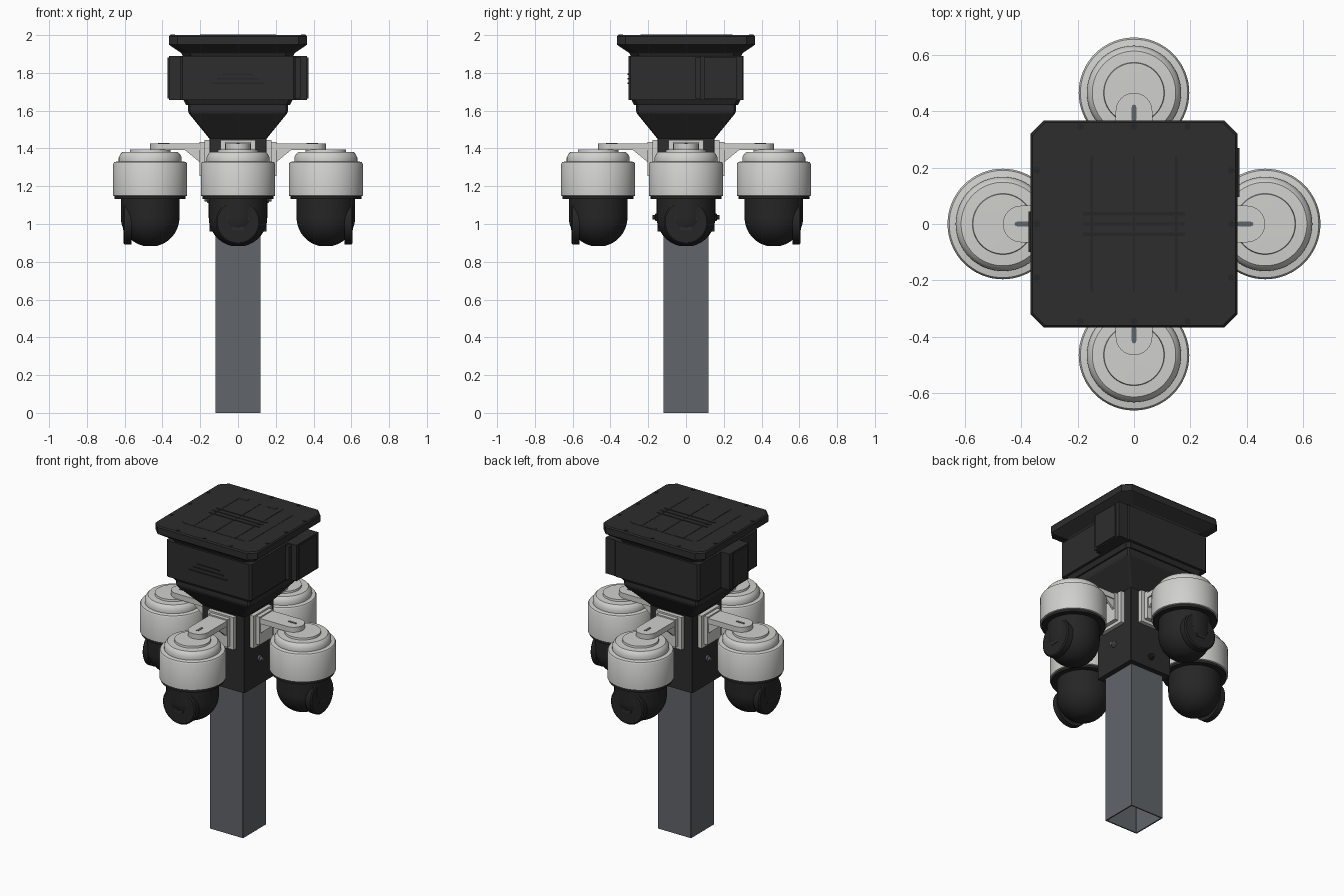
import bpy, bmesh, math
from mathutils import Matrix, Vector

if "Cube" in bpy.data.objects:
    bpy.data.objects.remove(bpy.data.objects["Cube"])


def material(name, r, g, b):
    m = bpy.data.materials.new(name)
    m.use_nodes = True
    m.diffuse_color = (r, g, b, 1)
    bsdf = next(n for n in m.node_tree.nodes if n.type == 'BSDF_PRINCIPLED')
    bsdf.inputs["Base Color"].default_value = (r, g, b, 1)
    return m


BLACK = material("housing black", 0.026, 0.026, 0.026)
DARK = material("dome black", 0.019, 0.019, 0.019)
WHITE = material("camera white", 0.63, 0.63, 0.61)
STEEL = material("post grey", 0.12, 0.13, 0.142)


def finish(name, bm, mat, turn=0, smooth=False):
    bmesh.ops.recalc_face_normals(bm, faces=bm.faces)
    mesh = bpy.data.meshes.new(name)
    bm.to_mesh(mesh)
    bm.free()
    mesh.materials.append(mat)
    ob = bpy.data.objects.new(name, mesh)
    bpy.context.collection.objects.link(ob)
    ob.rotation_euler.z = turn
    if smooth:
        bpy.ops.object.select_all(action='DESELECT')
        ob.select_set(True)
        bpy.context.view_layer.objects.active = ob
        bpy.ops.object.shade_smooth_by_angle(angle=math.radians(35))
    return ob


def box(name, x, y, z, mat, turn=0):
    """Box from (low, high) ranges on each axis."""
    bm = bmesh.new()
    size = [b - a for a, b in (x, y, z)]
    mid = Vector([(a + b) / 2 for a, b in (x, y, z)])
    bmesh.ops.create_cube(bm, size=1, matrix=Matrix.Translation(mid) @ Matrix.Diagonal((*size, 1)))
    return finish(name, bm, mat, turn)


def loft(name, rings, mat, smooth=False, turn=0, place=Matrix(), caps=True):
    """Skin a list of equal-length point rings, closing both ends."""
    bm = bmesh.new()
    loops = [[bm.verts.new(p) for p in ring] for ring in rings]
    n = len(loops[0])
    for a, b in zip(loops, loops[1:]):
        for i in range(n):
            j = (i + 1) % n
            bm.faces.new((a[i], a[j], b[j], b[i]))
    if caps:
        bm.faces.new(loops[0])
        bm.faces.new(loops[-1])
    bm.transform(place)
    return finish(name, bm, mat, turn, smooth)


def square(half, z, cut):
    """Square ring with chamfered corners."""
    k = half - cut
    corners = [(half, -k), (half, k), (k, half), (-k, half),
               (-half, k), (-half, -k), (-k, -half), (k, -half)]
    return [(x, y, z) for x, y in corners]


def squares(name, profile, cut, mat):
    return loft(name, [square(h, z, cut) for h, z in profile], mat)


def lathe(name, profile, mat, turn=0, place=Matrix(), steps=64):
    rings = [[(r * math.cos(math.tau * i / steps), r * math.sin(math.tau * i / steps), z)
              for i in range(steps)] for r, z in profile]
    return loft(name, rings, mat, True, turn, place)


def prism(name, outline, low, high, mat, turn=0, place=Matrix()):
    return loft(name, [[(x, y, z) for x, y in outline] for z in (low, high)], mat, False, turn, place)


def arc(cx, cy, r, start, end, steps=10):
    return [(cx + r * math.cos(math.radians(start + (end - start) * i / steps)),
             cy + r * math.sin(math.radians(start + (end - start) * i / steps))) for i in range(steps + 1)]


# Hollow square post
tube = [(0.112, 0), (0.12, 0), (0.12, 1.1), (0.112, 1.1), (0.112, 0)]
loft("post", [square(h, z, 0.002) for h, z in tube], STEEL, caps=False)

# Mounting collar, funnel, neck and equipment box
squares("collar", [(0.152, 0.96), (0.152, 1.46)], 0.004, BLACK)
squares("funnel", [(0.15, 1.45), (0.26, 1.585), (0.265, 1.6), (0.265, 1.66)], 0.01, BLACK)
squares("neck_flange", [(0.275, 1.63), (0.29, 1.66)], 0.02, BLACK)
squares("equipment_box", [(0.305, 1.657), (0.305, 1.89)], 0.012, BLACK)
squares("lid", [(0.29, 1.885), (0.3, 1.905), (0.355, 1.942), (0.366, 1.95),
                (0.366, 1.992), (0.36, 2.0)], 0.045, BLACK)

# Side cabinets, with a door plate on each
for side, y0, y1 in ((1, 0.075, 0.3), (-1, -0.12, 0.075)):
    xs = sorted((side * 0.3, side * 0.366))
    box("side_cabinet", xs, (y0, y1), (1.657, 1.89), BLACK)
    xs = sorted((side * 0.366, side * 0.374))
    box("cabinet_door", xs, (y0 + 0.02, y1 - 0.03), (1.665, 1.882), BLACK)
box("cabinet_hinge", (0.3, 0.33), (0.05, 0.075), (1.665, 1.882), BLACK)

# Louvres on the front of the box
for i in range(3):
    w = 0.14 - 0.03 * i
    box("louvre", (-w, w), (-0.309, -0.304), (1.74 + 0.025 * i, 1.748 + 0.025 * i), DARK)

# Lid panel, ribs, tabs and screws
panel = []
for cx, cy, a in ((0.205, 0.205, 0), (-0.205, 0.205, 90), (-0.205, -0.205, 180), (0.205, -0.205, 270)):
    panel += arc(cx, cy, 0.04, a, a + 90, 5)
prism("lid_panel", panel, 1.999, 2.0015, BLACK)
for x in (-0.15, 0, 0.15):
    box("lid_rib", (x - 0.004, x + 0.004), (-0.24, 0.24), (2.0, 2.003), DARK)
for y in (-0.037, 0, 0.037):
    box("lid_bar", (-0.18, 0.18), (y - 0.006, y + 0.006), (2.0, 2.004), DARK)
for x in (-0.12, 0.085):
    box("lid_tab", (x - 0.03, x + 0.03), (0.22, 0.245), (2.0, 2.003), BLACK)
for k in range(4):
    for x in (-0.19, 0, 0.19):
        lathe("lid_screw", [(0.012, 1.998), (0.012, 2.003)], DARK, k * math.pi / 2,
              Matrix.Translation((x, -0.345, 0)), 12)


def outward(y, z):
    """Place a lathed part so that its axis points along -y."""
    return Matrix.Translation((0, y, z)) @ Matrix.Rotation(math.pi / 2, 4, 'X')


# Dome camera profiles, as (radius, height)
SHELL = [(0.185, 1.146), (0.196, 1.15), (0.196, 1.318), (0.19, 1.328), (0.167, 1.332),
         (0.167, 1.352), (0.158, 1.37), (0.148, 1.38), (0.108, 1.382), (0.106, 1.394), (0.01, 1.395)]
DOME = [(0.155, 1.14)] + [(r, z) for r, z in arc(0, 1.035, 0.155, 0, -76, 14)]
ARM = [(0.065, -0.2)] + arc(0, -0.4, 0.065, 0, -180, 16) + [(-0.065, -0.2)]
SLOT = arc(0, -0.37, 0.008, 0, 180, 6) + arc(0, -0.415, 0.008, 180, 360, 6)
BRACE = [(-0.2, 1.395), (-0.285, 1.395), (-0.2, 1.325)]
ON_EDGE = Matrix(((0, 0, 1, 0), (1, 0, 0, 0), (0, 1, 0, 0), (0, 0, 0, 1)))

# Four identical cameras facing outward
for k, side in enumerate(("front", "left", "back", "right")):
    turn = k * math.pi / 2
    centre = Matrix.Translation((0, -0.465, 0))
    lathe(side + "_camera_shell", SHELL, WHITE, turn, centre)
    lathe(side + "_camera_ring", [(0.188, 1.132), (0.188, 1.15)], DARK, turn, centre)
    lathe(side + "_camera_dome", DOME, DARK, turn, centre)
    lathe(side + "_lens_housing", [(0.118, 0), (0.118, 0.035), (0.11, 0.042)], DARK, turn,
          outward(-0.565, 1.01), 40)
    box(side + "_lens_window", (-0.058, 0.058), (-0.61, -0.606), (1.02, 1.08), BLACK, turn)
    box(side + "_sensor_slot", (-0.03, 0.03), (-0.61, -0.606), (0.968, 0.988), BLACK, turn)
    # Wall bracket
    prism(side + "_arm", ARM, 1.392, 1.427, WHITE, turn)
    prism(side + "_arm_slot", SLOT, 1.426, 1.429, STEEL, turn)
    box(side + "_back_plate", (-0.093, 0.093), (-0.178, -0.15), (1.235, 1.445), WHITE, turn)
    box(side + "_bracket_plate", (-0.068, 0.068), (-0.203, -0.175), (1.255, 1.435), WHITE, turn)
    for x in (-0.058, 0.045):
        prism(side + "_brace", BRACE, x, x + 0.013, WHITE, turn, ON_EDGE)
    # Collar bolt
    lathe(side + "_collar_bolt", [(0.02, 0), (0.02, 0.012), (0.012, 0.014), (0.012, 0.028)], STEEL if k % 2 else DARK,
          turn, outward(-0.15, 1.13 if k % 2 else 1.035), 16)
